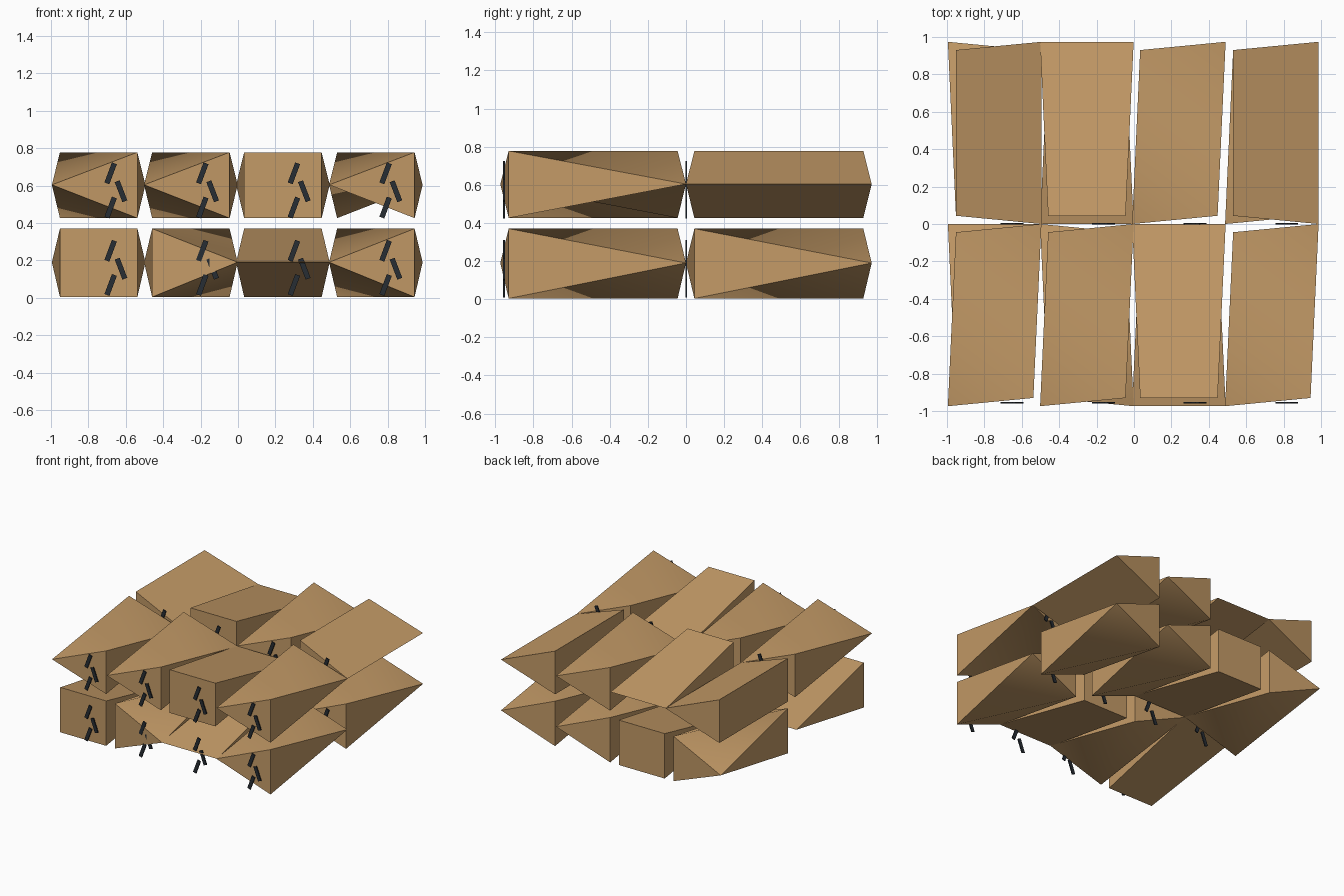
import bpy, bmesh, math

if "Cube" in bpy.data.objects:
    bpy.data.objects.remove(bpy.data.objects["Cube"])


def material(name, rgb):
    m = bpy.data.materials.new(name)
    m.diffuse_color = (*rgb, 1)
    m.use_nodes = True
    m.node_tree.nodes["Principled BSDF"].inputs["Base Color"].default_value = m.diffuse_color
    return m


tan = material("tan_clay", (0.55, 0.325, 0.135))
dark = material("dark_slate", (0.02, 0.026, 0.034))

COLUMNS = (-0.745, -0.252, 0.24, 0.737)
ROWS = (-0.487, 0.487)
LAYERS = ((0.004, 0.19, 0.37), (0.426, 0.604, 0.778))   # bottom, middle, top heights
CORNERS = ((-1, -1), (1, -1), (1, 1), (-1, 1))          # front-left, anticlockwise

# Corner pattern per block: E = full-height upright edge, P = pointed corner
PATTERNS = {
    (0, 0): ("EEPP", "EPEP", "PPEE", "PEPE"),
    (0, 1): ("EPEP", "PPEE", "PEPE", "PEPE"),
    (1, 0): ("PEPE", "PEPE", "EEPP", "PEPE"),
    (1, 1): ("EPPE", "EEPP", "PEPE", "EPPE"),
}


def add_object(name, bm, mat):
    me = bpy.data.meshes.new(name)
    bm.to_mesh(me)
    bm.free()
    me.materials.append(mat)
    ob = bpy.data.objects.new(name, me)
    bpy.context.collection.objects.link(ob)
    return ob


def add_block(name, cx, cy, heights, pattern, hollow_base=False):
    low, mid, high = heights
    bm = bmesh.new()
    bottom, top = [], []
    for (sx, sy), kind in zip(CORNERS, pattern):
        if kind == "P":
            v = bm.verts.new((cx + sx * 0.25, cy + sy * 0.487, mid))
            bottom.append(v)
            top.append(v)
        else:
            x, y = cx + sx * 0.207, cy + sy * 0.443
            bottom.append(bm.verts.new((x, y, low)))
            top.append(bm.verts.new((x, y, high)))
    # sides: quad, triangle or nothing, depending on the two corners
    for i in range(4):
        j = (i + 1) % 4
        ring = list(dict.fromkeys((bottom[i], bottom[j], top[j], top[i])))
        if len(ring) > 2:
            bm.faces.new(ring)
    # top and base, folded along the diagonal between upright edges
    for ring, flip in ((top, False), (bottom, True)):
        s = 0 if pattern[0] == pattern[2] == "E" else 1
        if flip and hollow_base:
            s = 1 - s
        for tri in ((s, s + 1, s + 2), (s + 2, s + 3, s)):
            f = [ring[k % 4] for k in tri]
            bm.faces.new(f[::-1] if flip else f)
    bmesh.ops.recalc_face_normals(bm, faces=bm.faces)
    ob = add_object(name, bm, tan)
    bpy.ops.object.select_all(action="DESELECT")
    bpy.context.view_layer.objects.active = ob
    ob.select_set(True)
    bpy.ops.object.shade_smooth_by_angle(angle=math.radians(50))


def add_strokes(name, cx, y, z):
    # three slanted thin plates on the front of a block
    bm = bmesh.new()
    strokes = (((-0.041, 0.295), (-0.001, 0.188)),
               ((0.014, 0.199), (0.055, 0.092)),
               ((-0.041, 0.112), (-0.001, 0.005)))
    for k, ((xa, za), (xb, zb)) in enumerate(strokes):
        if k != 1:                       # outer strokes lean the other way
            xa, xb = xb, xa
        dx, dz = xb - xa, zb - za
        n = math.hypot(dx, dz)
        wx, wz = -dz / n * 0.014, dx / n * 0.014
        ring = [bm.verts.new((cx + px, y - 0.0045, z + pz)) for px, pz in
                ((xa + wx, za + wz), (xa - wx, za - wz),
                 (xb - wx, zb - wz), (xb + wx, zb + wz))]
        face = bm.faces.new(ring)
        out = bmesh.ops.extrude_face_region(bm, geom=[face])["geom"]
        for v in out:
            if isinstance(v, bmesh.types.BMVert):
                v.co.y += 0.009
    bmesh.ops.recalc_face_normals(bm, faces=bm.faces)
    add_object(name, bm, dark)


for (layer, row), patterns in PATTERNS.items():
    level = ("lower", "upper")[layer] + ("_front", "_back")[row]
    for col, pattern in enumerate(patterns):
        cx = COLUMNS[col]
        add_block(f"{level}_block_{col + 1}", cx, ROWS[row], LAYERS[layer], pattern,
                  hollow_base=(layer, row, col) == (1, 0, 3))
        add_strokes(f"{level}_strokes_{col + 1}", -0.66 + 0.49 * col + 0.0,
                    (-0.955, 0.002)[row], (0.01, 0.424)[layer])
